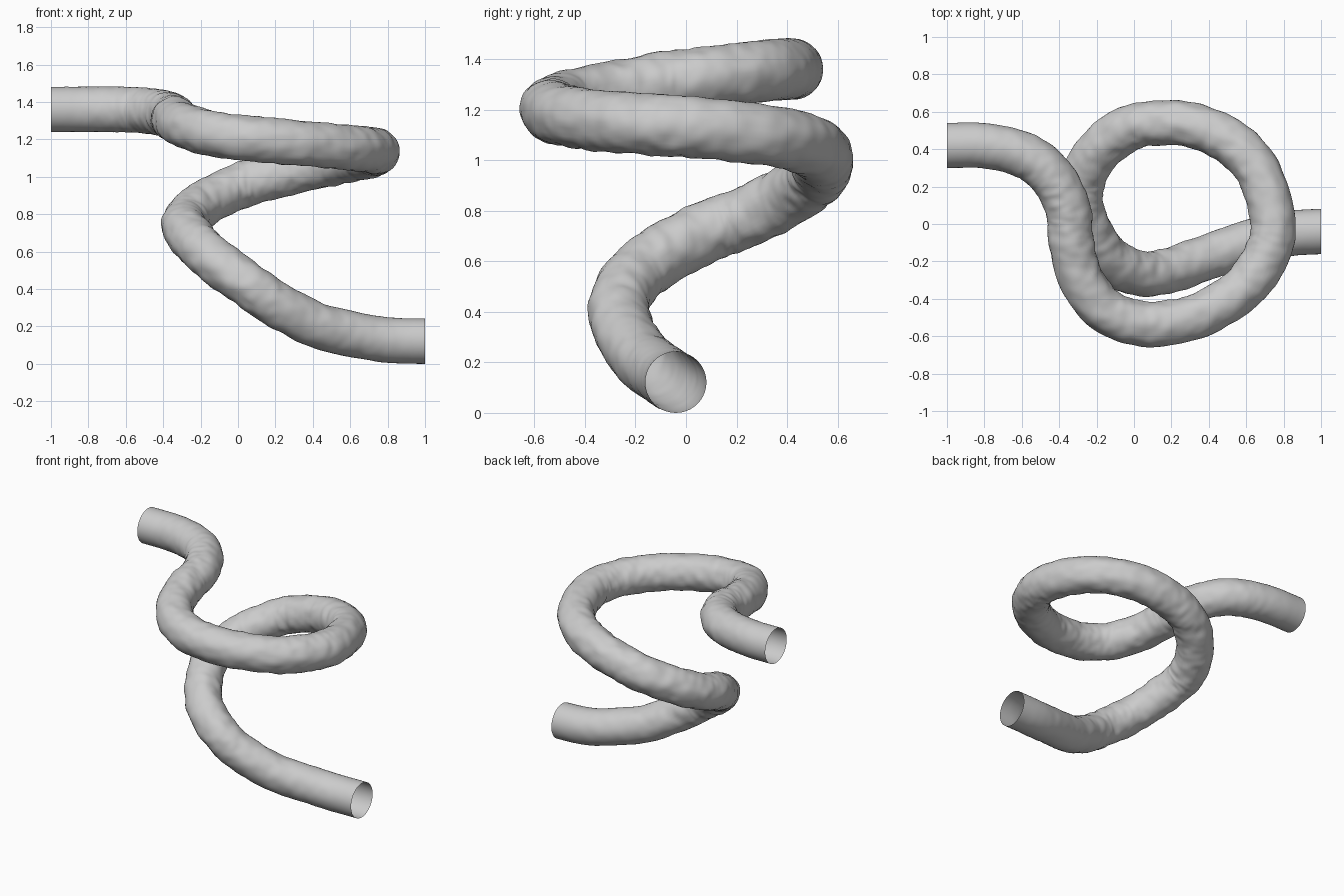
import bpy, bmesh
from math import sin, cos, pi
from mathutils import Vector, noise

if "Cube" in bpy.data.objects:
    bpy.data.objects.remove(bpy.data.objects["Cube"])

RADIUS, SIDES, STEPS = 0.121, 40, 16

# Centre line of the hose, from the low end to the high end
PATH = [Vector(p) for p in (
    (1.0, -.04, .13), (.8, -.055, .137), (.6, -.105, .17), (.4, -.175, .225),
    (.2, -.245, .33), (.05, -.265, .435), (-.11, -.205, .55), (-.22, -.07, .65),
    (-.285, .1, .735), (-.275, .24, .785), (-.19, .39, .86), (-.04, .505, .94),
    (.12, .54, .995), (.32, .525, 1.045), (.52, .435, 1.085), (.67, .27, 1.115),
    (.74, .04, 1.14), (.725, -.12, 1.15), (.64, -.28, 1.16), (.49, -.415, 1.175),
    (.28, -.51, 1.195), (.05, -.535, 1.215), (-.15, -.465, 1.245), (-.28, -.3, 1.28),
    (-.335, -.1, 1.315), (-.35, .06, 1.335), (-.41, .21, 1.353), (-.52, .33, 1.365),
    (-.66, .392, 1.37), (-.82, .42, 1.37), (-1.0, .42, 1.37))]


def spline(points):
    """Smooth curve through the points (Catmull-Rom)."""
    first = points[0] + Vector((.2, 0, 0))
    last = points[-1] - Vector((.2, 0, 0))
    p = [first] + points + [last]
    out = []
    for i in range(1, len(p) - 2):
        a, b, c, d = p[i - 1:i + 3]
        for s in range(STEPS):
            t = s / STEPS
            out.append(.5 * (2 * b + (c - a) * t + (2 * a - 5 * b + 4 * c - d) * t * t
                             + (3 * b - a - 3 * c + d) * t ** 3))
    return out + [points[-1]]


line = spline(PATH)
count = len(line)
bm = bmesh.new()
rings = []
up = Vector((0, 0, 1))

# Sweep an open tube, with soft wrinkles that fade towards both ends
for i, centre in enumerate(line):
    if i in (0, count - 1):
        tangent = Vector((-1, 0, 0))
    else:
        tangent = (line[i + 1] - line[i - 1]).normalized()
    up = (up - tangent * up.dot(tangent)).normalized()
    side = tangent.cross(up)
    fade = min(1, min(i, count - 1 - i) / (4.5 * STEPS))
    ring = []
    for k in range(SIDES):
        a = 2 * pi * k / SIDES
        along = i / STEPS * .17
        wrinkle = noise.noise(Vector((cos(a) * 1.6, sin(a) * 1.6, along * 15)))
        lump = noise.noise(Vector((cos(a) * 2.5 + 7, sin(a) * 2.5, along * 26)))
        r = RADIUS + fade * (.007 * wrinkle + .004 * lump)
        ring.append(bm.verts.new(centre + r * (cos(a) * side + sin(a) * up)))
    rings.append(ring)

for lower, upper in zip(rings, rings[1:]):
    for k in range(SIDES):
        n = (k + 1) % SIDES
        bm.faces.new((lower[k], lower[n], upper[n], upper[k]))

bmesh.ops.recalc_face_normals(bm, faces=bm.faces)
for f in bm.faces:
    f.smooth = True

# Rest the hose on the ground
low = min(v.co.z for v in bm.verts)
bmesh.ops.translate(bm, verts=bm.verts, vec=(0, 0, -low))

mesh = bpy.data.meshes.new("coiled_hose")
bm.to_mesh(mesh)
bm.free()
bpy.context.collection.objects.link(bpy.data.objects.new("coiled_hose", mesh))
